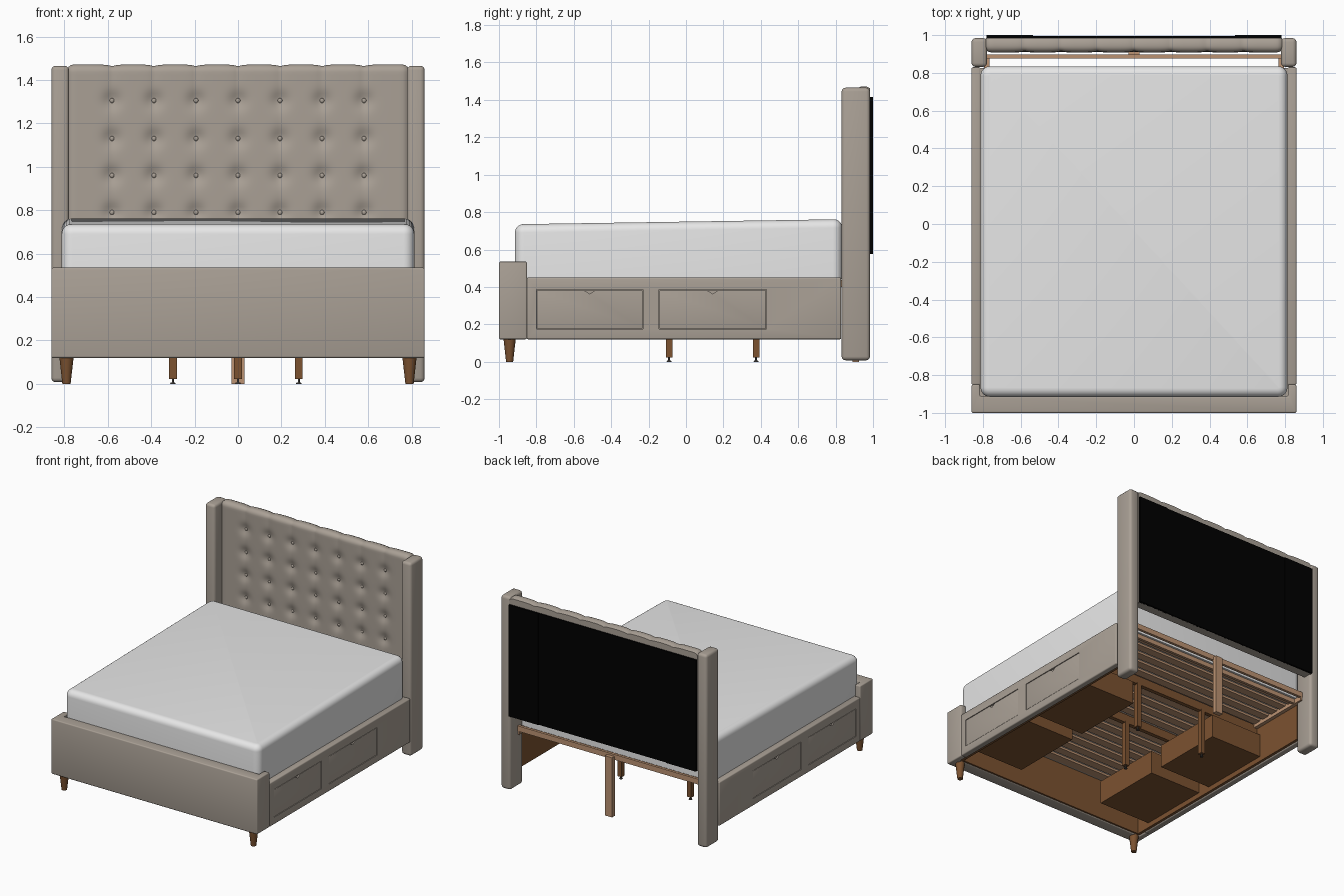
import bpy, bmesh, math
from mathutils import Vector

if "Cube" in bpy.data.objects:
    bpy.data.objects.remove(bpy.data.objects["Cube"])


def mat(name, rgb):
    m = bpy.data.materials.new(name)
    m.diffuse_color = (*rgb, 1)
    m.use_nodes = True
    m.node_tree.nodes["Principled BSDF"].inputs["Base Color"].default_value = m.diffuse_color
    return m


FABRIC = mat("taupe_fabric", (0.40, 0.352, 0.302))
WHITE = mat("white_mattress", (0.80, 0.80, 0.80))
BROWN = mat("brown_wood", (0.20, 0.085, 0.03))
TAN = mat("tan_wood", (0.50, 0.29, 0.17))
BLACK = mat("black_cloth", (0.0, 0.0, 0.0))
METAL = mat("dark_metal", (0.06, 0.055, 0.05))


def finish(bm, name, material, smooth=True):
    bmesh.ops.recalc_face_normals(bm, faces=bm.faces)
    me = bpy.data.meshes.new(name)
    bm.to_mesh(me)
    bm.free()
    ob = bpy.data.objects.new(name, me)
    bpy.context.collection.objects.link(ob)
    me.materials.append(material)
    if smooth:
        bpy.ops.object.select_all(action='DESELECT')
        bpy.context.view_layer.objects.active = ob
        ob.select_set(True)
        bpy.ops.object.shade_smooth_by_angle(angle=math.radians(40))
    return ob


def bevel_all(bm, edges, width, seg):
    bmesh.ops.bevel(bm, geom=edges, offset=width, segments=seg, profile=0.5, affect='EDGES')


def box(name, lo, hi, material, bevel=0.0, seg=3):
    bm = bmesh.new()
    bmesh.ops.create_cube(bm, size=1)
    for v in bm.verts:
        v.co = Vector([(a + b) / 2 + c * (b - a) for a, b, c in zip(lo, hi, v.co)])
    if bevel:
        bevel_all(bm, bm.edges[:], bevel, seg)
    return finish(bm, name, material, bool(bevel))


def side_box(name, s, x0, x1, y, z, material, bevel=0.0):
    """Box mirrored to side s (+1 right, -1 left)."""
    a, b = sorted((s * x0, s * x1))
    return box(name, (a, y[0], z[0]), (b, y[1], z[1]), material, bevel)


def prism(name, pts, vec, material, bevel=0.0):
    bm = bmesh.new()
    f = bm.faces.new([bm.verts.new(p) for p in pts])
    r = bmesh.ops.extrude_face_region(bm, geom=[f])
    bmesh.ops.translate(bm, vec=vec, verts=[v for v in r['geom'] if isinstance(v, bmesh.types.BMVert)])
    bmesh.ops.recalc_face_normals(bm, faces=bm.faces)
    if bevel:
        bevel_all(bm, bm.edges[:], bevel, 3)
    return finish(bm, name, material, bool(bevel))


def cone(name, x, y, z0, z1, r0, r1, material, n=24):
    bm = bmesh.new()
    bmesh.ops.create_cone(bm, cap_ends=True, segments=n, radius1=r0, radius2=r1, depth=z1 - z0)
    bmesh.ops.translate(bm, vec=(x, y, (z0 + z1) / 2), verts=bm.verts)
    return finish(bm, name, material)


def cut(ob, cutter):
    m = ob.modifiers.new("cut", 'BOOLEAN')
    m.operation, m.solver, m.object = 'DIFFERENCE', 'EXACT', cutter
    cutter.hide_render = True
    cutter.hide_set(True)


# Footboard wrapping the front corners
prism("footboard", [(x, y, 0.12) for x, y in [
    (-0.86, -1), (0.86, -1), (0.86, -0.85), (0.815, -0.85), (0.815, -0.913),
    (-0.815, -0.913), (-0.815, -0.85), (-0.86, -0.85)]], (0, 0, 0.415), FABRIC, 0.008)
box("footboard_lining", (-0.81, -0.916, 0.128), (0.81, -0.9, 0.43), BROWN)
box("footboard_trim", (-0.82, -0.93, 0.43), (0.82, -0.875, 0.447), FABRIC)

# Side rails, storage drawers, posts and front legs
DRAWERS = [(-0.80, -0.23), (-0.145, 0.43)]
for s, tag in ((1, "right"), (-1, "left")):
    rail = side_box(f"side_rail_{tag}", s, 0.812, 0.86, (-0.852, 0.83), (0.12, 0.45), FABRIC, 0.008)
    side_box(f"rail_lining_{tag}", s, 0.792, 0.813, (-0.91, 0.825), (0.128, 0.435), BROWN)
    side_box(f"rail_trim_{tag}", s, 0.77, 0.825, (-0.91, 0.825), (0.438, 0.448), FABRIC)
    side_box(f"ledger_{tag}", s, 0.765, 0.793, (-0.90, 0.895), (0.40, 0.437), TAN)
    for i, (y0, y1) in enumerate(DRAWERS):
        mid = (y0 + y1) / 2
        hole = side_box(f"drawer_hole_{tag}_{i}", s, 0.835, 0.90, (y0, y1), (0.175, 0.385), FABRIC)
        cut(rail, hole)
        front = side_box(f"drawer_front_{tag}_{i}", s, 0.83, 0.859,
                         (y0 + 0.002, y1 - 0.002), (0.177, 0.382), FABRIC, 0.003)
        # finger notch at the top edge
        notch = prism(f"drawer_notch_{tag}_{i}", [
            (s * 0.85, mid - 0.035, 0.385), (s * 0.85, mid + 0.035, 0.385), (s * 0.85, mid, 0.363)],
            (s * 0.03, 0, 0), FABRIC)
        cut(front, notch)
        # open drawer tray
        y = (y0 + 0.01, y1 - 0.01)
        side_box(f"drawer_bottom_{tag}_{i}", s, 0.36, 0.80, y, (0.165, 0.177), BROWN)
        side_box(f"drawer_inner_wall_{tag}_{i}", s, 0.36, 0.375, y, (0.166, 0.34), BROWN)
        for j, yy in enumerate((y[0], y[1] - 0.015)):
            side_box(f"drawer_side_{tag}_{i}_{j}", s, 0.36, 0.80, (yy, yy + 0.015), (0.166, 0.34), BROWN)
    side_box(f"headboard_post_{tag}", s, 0.778, 0.86, (0.832, 0.984), (0.008, 1.465), FABRIC, 0.02)
    cone(f"front_leg_{tag}", s * 0.79, -0.943, 0, 0.125, 0.019, 0.033, BROWN)

# Slats and supports
for i in range(19):
    y = -0.85 + i * 0.091
    box(f"slat_{i}", (-0.79, y - 0.031, 0.425), (0.79, y + 0.031, 0.441), TAN)
box("head_cross_rail", (-0.783, 0.877, 0.425), (0.783, 0.897, 0.465), TAN)
box("inner_cross_rail", (-0.783, 0.805, 0.405), (0.783, 0.825, 0.438), TAN)
for i, y in enumerate((-0.09, 0.375)):
    box(f"cross_beam_{i}", (-0.79, y - 0.015, 0.36), (0.79, y + 0.015, 0.425), BROWN)
box("head_center_leg", (-0.03, 0.89, 0.0), (0.03, 0.925, 0.45), TAN)
for i, (x, y) in enumerate(((0.28, 0.375), (-0.3, 0.375), (0, -0.09))):
    box(f"middle_leg_{i}", (x - 0.018, y - 0.018, 0.022), (x + 0.018, y + 0.018, 0.37), BROWN)
    cone(f"leveler_stem_{i}", x, y, 0.006, 0.024, 0.005, 0.005, METAL, 10)
    cone(f"leveler_foot_{i}", x, y, 0, 0.007, 0.013, 0.010, METAL, 12)

# Mattress: rounded box whose top rises slightly toward the head
bm = bmesh.new()
bmesh.ops.create_cube(bm, size=1)
for v in bm.verts:
    v.co = Vector((v.co.x * 1.625, -0.04 + v.co.y * 1.75, 0.442 if v.co.z < 0 else
                   (0.735 if v.co.y < 0 else 0.762)))
upright = [e for e in bm.edges if abs(e.verts[0].co.z - e.verts[1].co.z) > 0.1]
bevel_all(bm, upright, 0.05, 6)
rim = [e for e in bm.edges if min(v.co.z for v in e.verts) > 0.7]
bevel_all(bm, rim, 0.045, 6)
finish(bm, "mattress", WHITE)

# Tufted headboard panel
BX = [i * 0.1935 for i in range(-3, 4)]
BZ = [0.79, 0.96, 1.13, 1.305]


def dent(x, z):
    d = 0.0
    for bx in BX:
        for bz in BZ:
            d += 0.018 * math.exp(-((x - bx) ** 2 + (z - bz) ** 2) / 0.0016)
        # pleat deepening from the top button over the top edge
        t = min(1.0, max(0.0, (z - 1.29) / 0.14))
        d += (0.004 + 0.005 * t) * math.exp(-abs(x - bx) / 0.025)
    return d


NX, NZ, R = 128, 60, 0.035
profile = [(0.985, 0.575, 0, 0), (0.92, 0.575, 0, 0)]
profile += [(0.908, 0.59 + k / NZ * (1.437 - 0.59), 1, 0) for k in range(NZ + 1)]
for k in range(1, 7):
    a = k / 6 * math.pi / 2
    profile.append((0.908 + R - R * math.cos(a), 1.437 + R * math.sin(a), math.cos(a), math.sin(a)))
profile += [(0.965, 1.472, 0, 1), (0.985, 1.462, 0, 1)]
bm = bmesh.new()
rows = []
for y, z, fy, fz in profile:
    row = []
    for i in range(NX + 1):
        x = -0.784 + 1.568 * i / NX
        edge = max(0.0, (abs(x) - 0.745) / 0.039)
        d = dent(x, z) + 0.015 * (1 - math.sqrt(max(0, 1 - edge * edge)))
        row.append(bm.verts.new((x, y + d * fy, z - d * fz)))
    rows.append(row)
for a, b in zip(rows, rows[1:] + rows[:1]):
    for i in range(NX):
        bm.faces.new((a[i], a[i + 1], b[i + 1], b[i]))
for i in (0, NX):
    bm.faces.new([r[i] for r in rows])
finish(bm, "tufted_headboard", FABRIC)

# Tufting buttons
bm = bmesh.new()
for bx in BX:
    for bz in BZ:
        r = bmesh.ops.create_uvsphere(bm, u_segments=12, v_segments=8, radius=0.011)
        for v in r['verts']:
            v.co = Vector((bx + v.co.x, 0.928 + v.co.y * 0.6, bz + v.co.z))
finish(bm, "headboard_buttons", FABRIC)

# Black cloth backing, with thicker outer strips
box("headboard_backing", (-0.782, 0.98, 0.575), (0.782, 0.994, 1.415), BLACK)
for s, tag in ((1, "right"), (-1, "left")):
    side_box(f"backing_strip_{tag}", s, 0.535, 0.782, (0.99, 1.0), (0.575, 1.415), BLACK)
